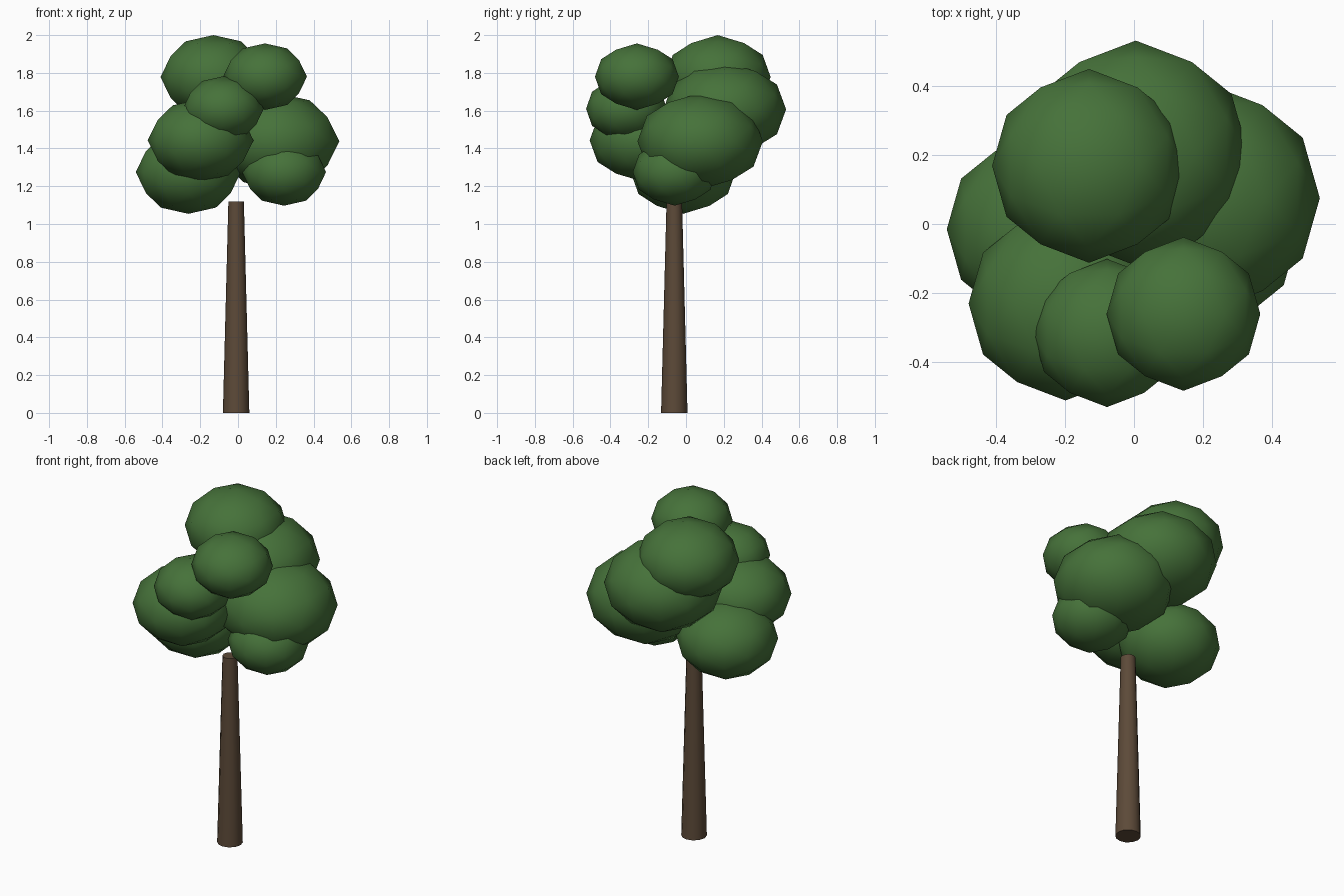
import bpy, bmesh, math
from itertools import combinations
from mathutils import Vector

if "Cube" in bpy.data.objects:
    bpy.data.objects.remove(bpy.data.objects["Cube"])


def material(name, rgb):
    m = bpy.data.materials.new(name)
    m.diffuse_color = (*rgb, 1)
    m.use_nodes = True
    m.node_tree.nodes["Principled BSDF"].inputs["Base Color"].default_value = m.diffuse_color
    return m


leaf = material("leaf green", (0.061, 0.168, 0.042))
bark = material("bark brown", (0.108, 0.068, 0.040))


def add_object(name, bm, mat, loc):
    bmesh.ops.recalc_face_normals(bm, faces=bm.faces)
    me = bpy.data.meshes.new(name)
    bm.to_mesh(me)
    bm.free()
    me.materials.append(mat)
    ob = bpy.data.objects.new(name, me)
    ob.location = loc
    bpy.context.collection.objects.link(ob)
    return ob


# Once-subdivided icosahedron standing on an edge: 12 corners + 30 edge midpoints
T = (1 + math.sqrt(5)) / 2
corners = []
for s in (-1, 1):
    for t in (-T, T):
        corners += [Vector((s, 0, t)), Vector((0, t, s)), Vector((t, s, 0))]
mids = [(a + b) / 2 for a, b in combinations(corners, 2) if (a - b).length < 2.1]
ball = [p.normalized() for p in corners + mids]


def clump(name, loc, r, rz):
    bm = bmesh.new()
    for p in ball:
        bm.verts.new((p.x * r, p.y * r, p.z * rz))
    bmesh.ops.convex_hull(bm, input=bm.verts[:])
    for f in bm.faces:
        f.smooth = True
    add_object(name, bm, leaf, loc)


# Foliage clumps: centre, horizontal radius, vertical radius
clump("foliage_top", (-0.13, 0.168, 1.778), 0.28, 0.222)
clump("foliage_upper_front", (0.143, -0.26, 1.78), 0.222, 0.176)
clump("foliage_upper_back", (0.005, 0.205, 1.607), 0.325, 0.25)
clump("foliage_middle_front", (-0.078, -0.315, 1.61), 0.214, 0.172)
clump("foliage_left_front", (-0.198, -0.23, 1.443), 0.28, 0.218)
clump("foliage_right", (0.205, 0.075, 1.438), 0.332, 0.255)
clump("foliage_lower_left", (-0.263, -0.015, 1.275), 0.278, 0.221)
clump("foliage_lower_right", (0.244, -0.06, 1.275), 0.222, 0.178)

# Tapered trunk
bm = bmesh.new()
bmesh.ops.create_cone(bm, cap_ends=True, segments=12,
                      radius1=0.07, radius2=0.041, depth=1.12)
for f in bm.faces:
    f.smooth = True
trunk = add_object("trunk", bm, bark, (-0.01, -0.062, 0.56))
bpy.context.view_layer.objects.active = trunk
trunk.select_set(True)
bpy.ops.object.shade_smooth_by_angle(angle=math.radians(40))
